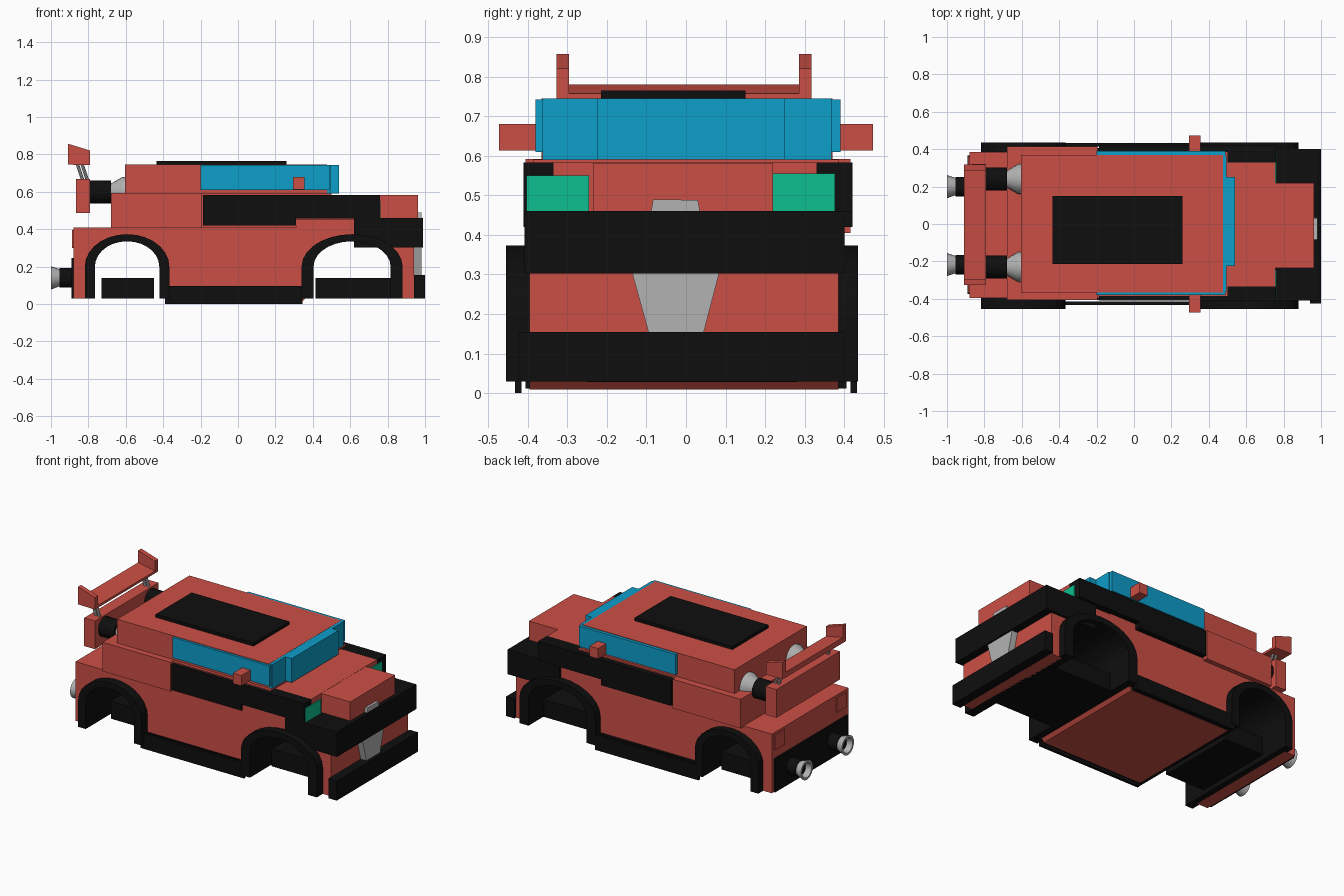
import bpy, math
from mathutils import Vector

cube = bpy.data.objects.get("Cube")
if cube:
    bpy.data.objects.remove(cube, do_unlink=True)


def material(name, rgb):
    m = bpy.data.materials.new(name)
    m.use_nodes = True
    m.diffuse_color = (*rgb, 1)
    bsdf = next(n for n in m.node_tree.nodes if n.type == 'BSDF_PRINCIPLED')
    bsdf.inputs["Base Color"].default_value = (*rgb, 1)
    return m


RED = material("red paint", (0.6, 0.078, 0.06))
BLACK = material("black trim", (0.0045, 0.0045, 0.0045))
BLUE = material("blue glass", (0.004, 0.342, 0.59))
GREEN = material("green lamp", (0.004, 0.527, 0.28))
GREY = material("grey metal", (0.45, 0.45, 0.45))


def add(name, verts, faces, mat):
    me = bpy.data.meshes.new(name)
    me.from_pydata(verts, [], faces)
    me.materials.append(mat)
    ob = bpy.data.objects.new(name, me)
    bpy.context.collection.objects.link(ob)
    return ob


def prism(name, pts, lo, hi, mat, axis='y'):
    """Extrude a closed profile: (x, z) along y, or (y, z) along x."""
    place = (lambda p, d: (p[0], d, p[1])) if axis == 'y' else (lambda p, d: (d, p[0], p[1]))
    n = len(pts)
    verts = [place(p, lo) for p in pts] + [place(p, hi) for p in pts]
    sides = [(i, (i + 1) % n, (i + 1) % n + n, i + n) for i in range(n)]
    caps = [tuple(range(n))[::-1], tuple(range(n, 2 * n))]
    ob = add(name, verts, sides + caps, mat)
    # Turn the faces outward
    import bmesh
    bm = bmesh.new()
    bm.from_mesh(ob.data)
    bmesh.ops.recalc_face_normals(bm, faces=bm.faces)
    bm.to_mesh(ob.data)
    bm.free()
    return ob


def box(name, x, y, z, mat):
    pts = [(x[0], z[0]), (x[1], z[0]), (x[1], z[1]), (x[0], z[1])]
    return prism(name, pts, y[0], y[1], mat)


def lathe(name, profile, y, z, mat, n=20):
    """Turn (x, radius) points about an axis along x."""
    verts = [(x, y + r * math.cos(2 * math.pi * k / n), z + r * math.sin(2 * math.pi * k / n))
             for x, r in profile for k in range(n)]
    faces = [(j * n + k, j * n + (k + 1) % n, (j + 1) * n + (k + 1) % n, (j + 1) * n + k)
             for j in range(len(profile) - 1) for k in range(n)]
    last = (len(profile) - 1) * n
    faces += [tuple(range(n))[::-1], tuple(range(last, last + n))]
    ob = add(name, verts, faces, mat)
    bpy.ops.object.select_all(action='DESELECT')
    ob.select_set(True)
    bpy.context.view_layer.objects.active = ob
    bpy.ops.object.shade_smooth_by_angle()
    return ob


def arch(cx, half, top, foot=0.03, spring=0.2, n=14):
    """Wheel opening from its rear foot over to its front foot."""
    curve = [(cx - half * math.cos(math.pi * i / n), spring + (top - spring) * math.sin(math.pi * i / n))
             for i in range(n + 1)]
    return [(cx - half, foot)] + curve + [(cx + half, foot)]


def rod(name, a, b, r, mat, n=8):
    a, b = Vector(a), Vector(b)
    q = (b - a).to_track_quat('Z', 'Y')
    ring = [q @ Vector((r * math.cos(2 * math.pi * k / n), r * math.sin(2 * math.pi * k / n), 0))
            for k in range(n)]
    faces = [(k, (k + 1) % n, (k + 1) % n + n, k + n) for k in range(n)]
    faces += [tuple(range(n))[::-1], tuple(range(n, 2 * n))]
    return add(name, [a + v for v in ring] + [b + v for v in ring], faces, mat)


# Lower body with both wheel openings
REAR, FRONT = -0.593, 0.61
lower = ([(-0.88, 0.03)] + arch(REAR, 0.21, 0.36) + [(-0.38, 0.01), (0.34, 0.01)]
         + arch(FRONT, 0.25, 0.36)
         + [(0.94, 0.03), (0.94, 0.45), (0.31, 0.455), (0.31, 0.41), (-0.88, 0.41)])
prism("lower_body", lower, -0.395, 0.385, RED)

# Wheel arch liners run right through the body
for end, cx, out, inn in (("rear", REAR, 0.226, 0.172), ("front", FRONT, 0.27, 0.206)):
    ring = arch(cx, out, 0.373) + arch(cx, inn, 0.335)[::-1]
    prism(end + "_wheel_arch", ring, -0.455, 0.435, BLACK)
box("rear_floor", (-0.73, -0.45), (-0.25, 0.28), (0.028, 0.14), BLACK)
box("front_floor", (0.415, 0.845), (-0.25, 0.28), (0.028, 0.14), BLACK)

# Sills
for side, y in (("right", (-0.432, -0.415)), ("left", (0.415, 0.432))):
    box(side + "_sill", (-0.39, 0.345), y, (0, 0.095), BLACK)
for side, y in (("right", (-0.405, -0.39)), ("left", (0.38, 0.405))):
    box(side + "_sill_inner", (-0.38, 0.34), y, (0.012, 0.095), BLACK)

# Upper body, hood and cabin
box("upper_rear_body", (-0.68, -0.195), (-0.405, 0.415), (0.405, 0.592), RED)
box("door_core", (-0.2, 0.5), (-0.385, 0.385), (0.405, 0.59), RED)
box("hood", (0.48, 0.757), (-0.335, 0.33), (0.45, 0.583), RED)
box("hood_nose", (0.75, 0.963), (-0.235, 0.22), (0.45, 0.582), RED)
box("cabin", (-0.605, 0.475), (-0.365, 0.37), (0.585, 0.745), RED)
box("roof_panel", (-0.435, 0.26), (-0.215, 0.15), (0.744, 0.765), BLACK)

# Glass
box("windshield", (0.47, 0.495), (-0.362, 0.367), (0.588, 0.744), BLUE)
box("windshield_centre", (0.49, 0.54), (-0.225, 0.25), (0.59, 0.744), BLUE)
for side, y in (("right", (-0.38, -0.355)), ("left", (0.36, 0.39))):
    box(side + "_window", (-0.2, 0.49), y, (0.61, 0.742), BLUE)

# Mirrors
for side, y in (("right", (-0.472, -0.375)), ("left", (0.38, 0.472))):
    box(side + "_mirror", (0.295, 0.355), y, (0.613, 0.68), RED)

# Black door tops and front fenders
for side, y in (("right", (-0.41, -0.335)), ("left", (0.33, 0.42))):
    box(side + "_door_top", (-0.187, 0.31), y, (0.42, 0.583), BLACK)
    box(side + "_front_fender", (0.3, 0.758), y, (0.458, 0.583), BLACK)

# Headlights
box("right_headlight", (0.74, 0.763), (-0.403, -0.245), (0.455, 0.55), GREEN)
box("left_headlight", (0.74, 0.763), (0.22, 0.377), (0.455, 0.555), GREEN)

# Front bumper and grille
box("upper_bumper", (0.62, 0.99), (-0.408, 0.4), (0.302, 0.46), BLACK)
box("lower_bumper", (0.94, 1.0), (-0.425, 0.4), (0.03, 0.155), BLACK)
hexagon = [(-0.095, 0.155), (0.045, 0.155), (0.083, 0.3), (0.035, 0.46), (0.03, 0.488),
           (-0.083, 0.49), (-0.088, 0.46), (-0.135, 0.3)]
prism("grille", hexagon, 0.93, 0.98, GREY, axis='x')

# Rear panel and lamps
box("rear_panel", (-0.89, -0.875), (-0.375, 0.365), (0.03, 0.245), BLACK)
for side, y in (("right", (-0.37, -0.27)), ("left", (0.26, 0.36))):
    box(side + "_rear_lamp", (-0.887, -0.875), y, (0.3, 0.395), RED)

# Exhausts and the upper rear pipes
for side, low_y, high_y in (("right", -0.217, -0.23), ("left", 0.2, 0.24)):
    lathe(side + "_exhaust_pipe", [(-0.955, 0.046), (-0.955, 0.052), (-0.88, 0.052)], low_y, 0.14, BLACK)
    lathe(side + "_exhaust_tip", [(-0.962, 0.038), (-1.0, 0.048), (-1.0, 0.062), (-0.95, 0.045)],
          low_y, 0.14, GREY)
    lathe(side + "_exhaust_hole", [(-0.966, 0.037), (-0.962, 0.037)], low_y, 0.14, BLACK)
    lathe(side + "_rear_pipe", [(-0.8, 0.062), (-0.68, 0.062)], high_y, 0.598, BLACK)
    lathe(side + "_rear_pipe_flare", [(-0.685, 0.042), (-0.62, 0.08), (-0.603, 0.08)],
          high_y, 0.598, GREY)

# Spoiler
box("spoiler_base", (-0.867, -0.79), (-0.325, 0.32), (0.487, 0.668), RED)
prism("spoiler_wing", [(-0.91, 0.745), (-0.79, 0.742), (-0.79, 0.757), (-0.91, 0.78)],
      -0.3, 0.29, RED)
plate = [(-0.91, 0.745), (-0.79, 0.742), (-0.79, 0.82), (-0.91, 0.857)]
for side, y in (("right", -0.327), ("left", 0.285)):
    prism(side + "_wing_plate", plate, y, y + 0.032, RED)
for side, y in (("right", -0.255), ("left", 0.245)):
    for k, x in enumerate((-0.83, -0.805)):
        rod(f"{side}_strut_{k}", (x, y, 0.66), (x - 0.03, y, 0.752), 0.009, GREY)
